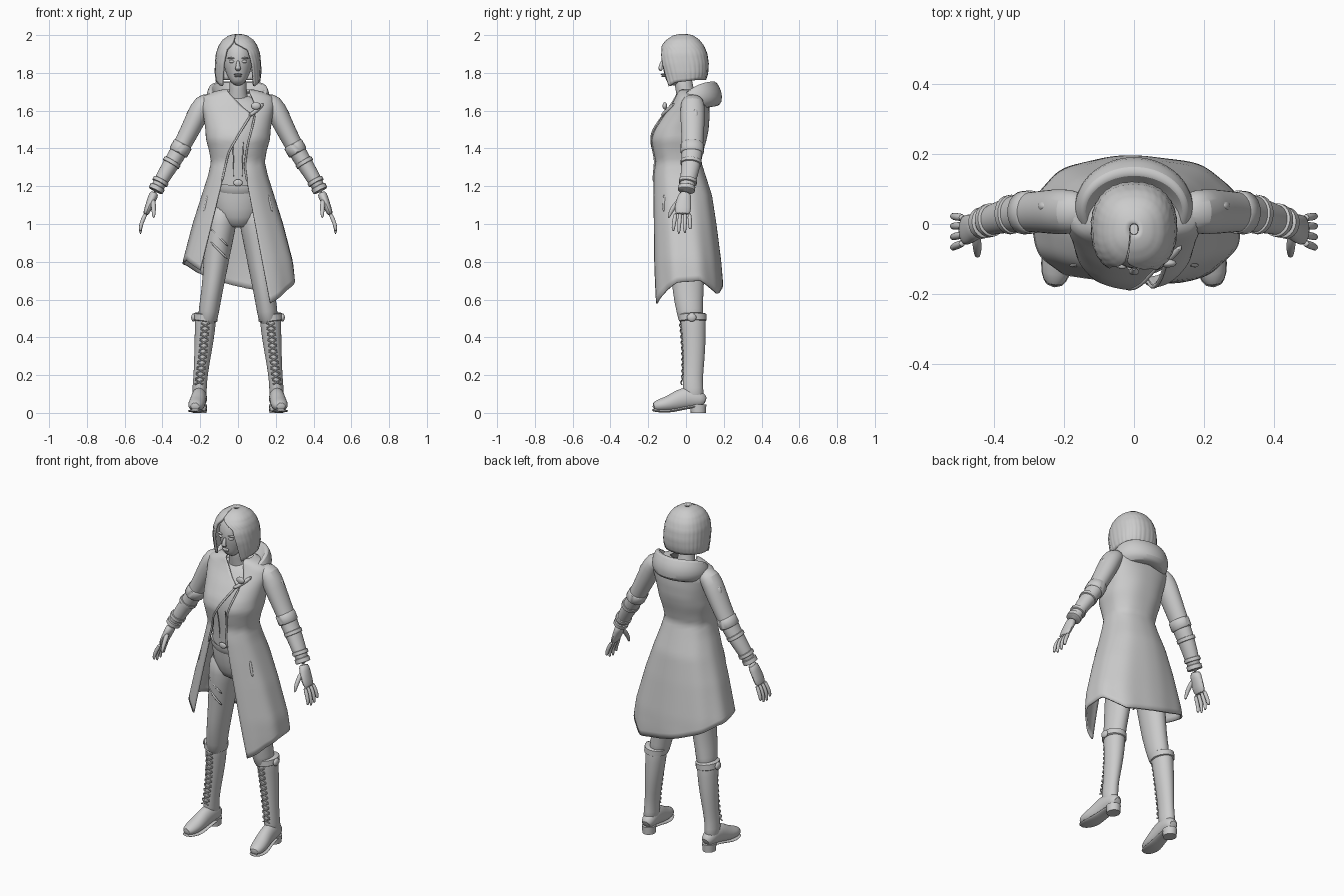
import bpy, bmesh
from math import sin, cos, asin, pi, copysign
from mathutils import Vector

default_cube = bpy.data.objects.get("Cube")
if default_cube:
    bpy.data.objects.remove(default_cube, do_unlink=True)

clay = bpy.data.materials.new("light grey")
clay.use_nodes = True
clay.diffuse_color = (0.6, 0.6, 0.6, 1)
clay.node_tree.nodes["Principled BSDF"].inputs["Base Color"].default_value = clay.diffuse_color


def finish(name, bm, mirror=False, smooth=0, thickness=0):
    """Turn a bmesh into a shaded object with its modifiers."""
    bmesh.ops.recalc_face_normals(bm, faces=bm.faces)
    mesh = bpy.data.meshes.new(name)
    bm.to_mesh(mesh)
    bm.free()
    mesh.materials.append(clay)
    obj = bpy.data.objects.new(name, mesh)
    bpy.context.collection.objects.link(obj)
    bpy.ops.object.select_all(action="DESELECT")
    obj.select_set(True)
    bpy.context.view_layer.objects.active = obj
    bpy.ops.object.shade_smooth_by_angle(angle=0.8)
    if thickness:
        shell = obj.modifiers.new("cloth", "SOLIDIFY")
        shell.thickness, shell.offset = thickness, 0
    if mirror:
        obj.modifiers.new("mirror", "MIRROR")
    if smooth:
        obj.modifiers.new("smooth", "SUBSURF").levels = smooth
        obj.modifiers["smooth"].render_levels = smooth
    return obj


def interp(table, t):
    """Linear lookup in rows sorted by their first value."""
    table = sorted(table)
    if t <= table[0][0]:
        return table[0][1:]
    for low, high in zip(table, table[1:]):
        if t <= high[0]:
            k = (t - low[0]) / (high[0] - low[0])
            return tuple(a + (b - a) * k for a, b in zip(low[1:], high[1:]))
    return table[-1][1:]


def skin(bm, rows, closed):
    for low, high in zip(rows, rows[1:]):
        count = len(low)
        for i in range(count if closed else count - 1):
            j = (i + 1) % count
            bm.faces.new((low[i], low[j], high[j], high[i]))


def tube(name, stations, ref="Y", sides=16, mirror=True, smooth=1):
    """Capped tube through (x, y, z, radius across, radius along ref)."""
    bm = bmesh.new()
    axis = Vector((ref == "X", ref == "Y", ref == "Z"))
    points = [Vector(s[:3]) for s in stations]
    rows = []
    for i, station in enumerate(stations):
        tangent = (points[min(i + 1, len(points) - 1)] - points[max(i - 1, 0)]).normalized()
        across = tangent.cross(axis).normalized()
        along = across.cross(tangent)
        angles = [2 * pi * k / sides for k in range(sides)]
        rows.append([bm.verts.new(points[i] + across * station[3] * cos(a) + along * station[-1] * sin(a))
                     for a in angles])
    skin(bm, rows, True)
    bm.faces.new(rows[0])
    bm.faces.new(rows[-1])
    return finish(name, bm, mirror, smooth)


def band(name, start, end, radius, radius_y):
    """Raised cuff round a limb, from start to end."""
    a, b = Vector(start), Vector(end)
    rows = [(*a.lerp(b, t), radius * k, radius_y * k) for t, k in ((0, .9), (.1, 1), (.9, 1), (1, .9))]
    return tube(name, rows, smooth=0, sides=20)


def surface_point(profile, z, angle, power=0.85):
    """Point on a body section; angle zero is the front, then +x."""
    rx, front, back = interp(profile, z)
    s, c = sin(angle), cos(angle)
    x = rx * copysign(abs(s) ** power, s)
    y = (front + back) / 2 - (back - front) / 2 * copysign(abs(c) ** power, c)
    return Vector((x, y, z))


def edge_angle(profile, z, x, power=0.85):
    ratio = max(-.95, min(.95, x / interp(profile, z)[0]))
    return asin(copysign(abs(ratio) ** (1 / power), ratio))


def sheet(name, profile, left_edge, right_edge, hem, top, columns, rows, ripple, waves, thickness):
    """Open-fronted cloth or hair wrapped round a profile, with an uneven hem."""
    bm = bmesh.new()
    grid = []
    for r in range(rows + 1):
        line = []
        for c in range(columns + 1):
            u, v = c / columns, (r / rows) ** 1.4
            z = top + (interp(hem, u)[0] - top) * v
            first = edge_angle(profile, z, interp(left_edge, z)[0])
            last = 2 * pi + edge_angle(profile, z, interp(right_edge, z)[0])
            p = surface_point(profile, z, first + (last - first) * u)
            fold = 1 + ripple * v * sin(waves * u * 2 * pi)
            line.append(bm.verts.new((p.x * fold, p.y * fold, z)))
        grid.append(line)
    skin(bm, grid, False)
    return finish(name, bm, thickness=thickness)


def ball(name, centre, size, mirror=False):
    bm = bmesh.new()
    bmesh.ops.create_uvsphere(bm, u_segments=16, v_segments=10, radius=1)
    for v in bm.verts:
        v.co = Vector(centre) + Vector(a * b for a, b in zip(v.co, size))
    return finish(name, bm, mirror)


# Head, neck and face
tube("head", [(0, -.088, 1.742, .018, .016), (0, -.078, 1.755, .038, .042), (0, -.055, 1.79, .06, .073),
              (0, -.042, 1.83, .074, .088), (0, -.036, 1.88, .08, .094), (0, -.02, 1.93, .08, .094),
              (0, -.015, 1.97, .055, .065)], mirror=False, sides=24)
tube("neck", [(0, .015, 1.6, .085, .06), (0, .005, 1.66, .052, .05), (0, -.01, 1.72, .045, .048),
              (0, -.02, 1.8, .046, .05)], mirror=False)
tube("nose", [(0, -.122, 1.868, .008, .008), (0, -.133, 1.838, .01, .011), (0, -.138, 1.82, .017, .012),
              (0, -.128, 1.812, .012, .008)], mirror=False)
ball("eye", (.032, -.114, 1.86), (.016, .012, .008), True)
ball("brow", (.034, -.116, 1.878), (.022, .011, .005), True)
ball("upper_lip", (0, -.122, 1.792), (.022, .012, .005))
ball("lower_lip", (0, -.119, 1.783), (.018, .012, .006))

# Bobbed hair with an off-centre parting
hair_shape = [(2, .012, -.03, .0), (1.992, .045, -.065, .035), (1.97, .077, -.1, .067), (1.94, .097, -.124, .09),
              (1.9, .11, -.138, .106), (1.85, .115, -.14, .113), (1.8, .116, -.128, .11), (1.73, .106, -.115, .088)]
sheet("hair", hair_shape, [(1.73, .082), (1.85, .072), (1.92, .052), (1.96, -.02), (2, -.01)],
      [(1.73, -.085), (1.85, -.075), (1.92, -.06), (1.96, -.025), (2, -.011)],
      [(0, 1.73), (.1, 1.75), (.3, 1.765), (.7, 1.765), (.9, 1.75), (1, 1.73)], 2, 96, 22, .012, 24, .014)

# Fitted top and trousers under the coat
tube("vest", [(0, .01, .98, .07, .08), (0, 0, 1.04, .13, .11), (0, -.01, 1.15, .15, .12), (0, -.03, 1.25, .13, .105),
              (0, -.04, 1.34, .115, .1), (0, -.04, 1.44, .145, .12), (0, -.02, 1.53, .155, .115),
              (0, .015, 1.62, .16, .085), (0, .025, 1.68, .09, .055)], mirror=False, sides=32)
tube("trouser_leg", [(.08, .0, 1.12, .08, .1), (.09, .005, 1, .083, .105), (.105, .01, .9, .075, .1),
                     (.118, .01, .78, .065, .09), (.138, .01, .64, .056, .083), (.155, .02, .54, .055, .07),
                     (.165, .03, .46, .05, .065)], sides=24)
tube("belt", [(0, -.018, 1.2, .14, .117), (0, -.02, 1.205, .147, .125), (0, -.024, 1.23, .143, .122),
              (0, -.026, 1.235, .13, .11)], mirror=False, sides=32, smooth=0)
ball("belt_buckle", (0, -.148, 1.218), (.025, .008, .018))
tube("vest_seam", [(.022, -.14, 1.24, .003), (.024, -.147, 1.36, .003), (.03, -.165, 1.45, .003)], sides=6)
for k, height in enumerate((.86, .93)):
    tube("thigh_strap_" + str(k), [(-.05, -.075, height - .05, .005), (-.1, -.094, height, .007),
                                   (-.15, -.074, height + .05, .005)], mirror=False, sides=8)

# Long open coat with a slanted lapel and an uneven hem
coat_shape = [(1.71, .07, -.03, .07), (1.695, .13, -.045, .09), (1.67, .185, -.055, .105), (1.63, .192, -.08, .118),
              (1.57, .178, -.125, .12), (1.5, .168, -.168, .115), (1.45, .165, -.183, .105), (1.39, .148, -.172, .088),
              (1.33, .137, -.158, .075), (1.26, .152, -.168, .097), (1.15, .187, -.172, .132),
              (1, .235, -.173, .155), (.8, .288, -.175, .18), (.7, .3, -.175, .188), (.58, .305, -.175, .19)]
coat_left = [(1.7, .06), (1.62, .095), (1.55, .085), (1.42, .05), (1.3, .035), (1.2, .052), (.58, .17)]
coat_right = [(1.7, -.055), (1.62, .02), (1.58, .07), (1.5, .02), (1.38, -.05), (1.2, -.09), (.755, -.2)]
sheet("coat", coat_shape, coat_left, coat_right,
      [(0, .58), (.1, .65), (.17, .69), (.28, .7), (.4, .63), (.5, .66), (.62, .72), (.75, .78), (.9, .81), (1, .755)],
      1.708, 96, 48, .012, 8, .01)


def coat_trim(name, path, radius, lift=.006):
    """Piping laid on the coat through (z, angle) points."""
    points = [surface_point(coat_shape, z, a) for z, a in path]
    return tube(name, [(p.x, p.y - lift * cos(a), p.z, radius) for p, (z, a) in zip(points, path)],
                ref="X", sides=8, mirror=False)


lapel_heights = [1.58 - .04 * k for k in range(10)]
for side, edge in (("left", coat_left), ("right", coat_right)):
    coat_trim(side + "_coat_edge", [(z, edge_angle(coat_shape, z, interp(edge, z)[0])) for z in lapel_heights], .006)
for side in (1, -1):
    coat_trim("pocket_welt", [(1.16, side * 1.0), (1.11, side * .97), (1.06, side * .95)], .008)
tube("waist_seam", [(*surface_point(coat_shape, 1.33, .5 + k * .28), .004) for k in range(20)],
     ref="Z", sides=6, mirror=False)
coat_trim("chest_strap", [(1.64, .75), (1.6, .5), (1.57, .25)], .012, .01)
ball("strap_buckle", (.095, -.112, 1.625), (.026, .012, .02))

# Hood lying open on the shoulders
bm = bmesh.new()
hood_rows = []
for reach, depth, low in ((.10, .1, 1.59), (.15, .145, 1.59), (.177, .167, 1.645), (.178, .165, 1.70),
                          (.163, .138, 1.752), (.15, .118, 1.755), (.125, .09, 1.70), (.06, .05, 1.66)):
    row = []
    for k in range(41):
        a = (k / 40 - .5) * 1.62 * pi
        forward = (1 - cos(a)) / 2
        shrink = 1 - .28 * forward ** 2
        drop = .17 * forward ** 2 * (low - 1.5) / .25 - .035 * (1 - forward) ** 3 * (low < 1.62)
        row.append(bm.verts.new((reach * shrink * sin(a), .022 + depth * shrink * cos(a),
                                 low + .05 * forward * (low < 1.65) - drop)))
    hood_rows.append(row)
skin(bm, hood_rows, False)
finish("hood", bm, smooth=1, thickness=.008)

# Sleeves with cuffs and straps
tube("sleeve", [(.135, .035, 1.66, .04, .05), (.185, .035, 1.64, .057, .065), (.22, .035, 1.565, .056, .066),
                (.265, .035, 1.475, .05, .06), (.318, .033, 1.375, .046, .056), (.365, .024, 1.3, .043, .05),
                (.41, .01, 1.225, .037, .042), (.442, 0, 1.165, .032, .036)], sides=20)
band("elbow_cuff", (.29, .034, 1.425), (.318, .032, 1.375), .053, .062)
band("forearm_strap", (.345, .028, 1.335), (.357, .026, 1.315), .049, .056)
band("wrist_strap", (.405, .012, 1.235), (.416, .009, 1.215), .044, .048)
band("glove_cuff", (.424, .005, 1.2), (.437, .002, 1.175), .041, .045)
ball("sleeve_patch", (.25, .05, 1.565), (.025, .02, .045), True)

# Hands
tube("palm", [(.44, 0, 1.17, .027, .032), (.455, -.01, 1.135, .025, .04), (.475, -.017, 1.085, .02, .046),
              (.492, -.018, 1.045, .016, .042)], sides=12)
for k, (y, tip) in enumerate(((-.054, .962), (-.03, .945), (-.005, .95), (.018, .972))):
    tube("finger_" + str(k), [(.485, y, 1.06, .012), (.508, y * 1.15, 1.015, .0115),
                              (.517, y * 1.25, .98, .01), (.516, y * 1.25, tip, .006)], sides=10)
tube("thumb", [(.45, -.03, 1.13, .014), (.447, -.062, 1.095, .014), (.446, -.084, 1.06, .011),
               (.446, -.093, 1.03, .006)], sides=10)

# Tall laced boots
tube("boot_shaft", [(.205, .045, .06, .04, .055), (.204, .035, .13, .038, .055), (.198, .037, .2, .037, .053),
                    (.188, .042, .3, .044, .058), (.178, .042, .4, .052, .063), (.172, .038, .49, .056, .067),
                    (.17, .036, .525, .057, .068)], sides=24)
band("boot_cuff", (.174, .037, .485), (.17, .036, .525), .064, .073)
ball("cuff_buckle", (.236, .03, .505), (.012, .025, .022), True)
tube("boot_foot", [(.2, .102, .055, .025, .025), (.201, .08, .07, .045, .04), (.205, .02, .085, .062, .041),
                   (.21, -.04, .068, .055, .042), (.217, -.09, .048, .042, .046), (.224, -.14, .04, .034, .043),
                   (.228, -.178, .033, .02, .024)], ref="X", sides=16)
tube("boot_sole", [(.2, .106, .035, .008, .03), (.203, .03, .035, .009, .04), (.21, -.04, .018, .009, .041),
                   (.217, -.09, .009, .009, .05), (.224, -.145, .011, .009, .045), (.228, -.182, .016, .008, .022)],
     ref="X", sides=12)
tube("boot_heel", [(.202, .065, 0, .036, .04), (.202, .065, .045, .039, .043)], smooth=0)
lace_line = [(.14, .208, -.027), (.2, .2, -.019), (.3, .188, -.019), (.4, .178, -.024), (.49, .172, -.033)]
for k in range(11):
    z = .15 + k * .03
    for slant in (-1, 1):
        (xa, ya), (xb, yb) = interp(lace_line, z), interp(lace_line, z + .025)
        tube("lace", [(xa - slant * .022, ya + .003, z, .004), ((xa + xb) / 2, (ya + yb) / 2 - .003, z + .0125, .004),
                      (xb + slant * .022, yb + .003, z + .025, .004)], sides=6, smooth=0)
